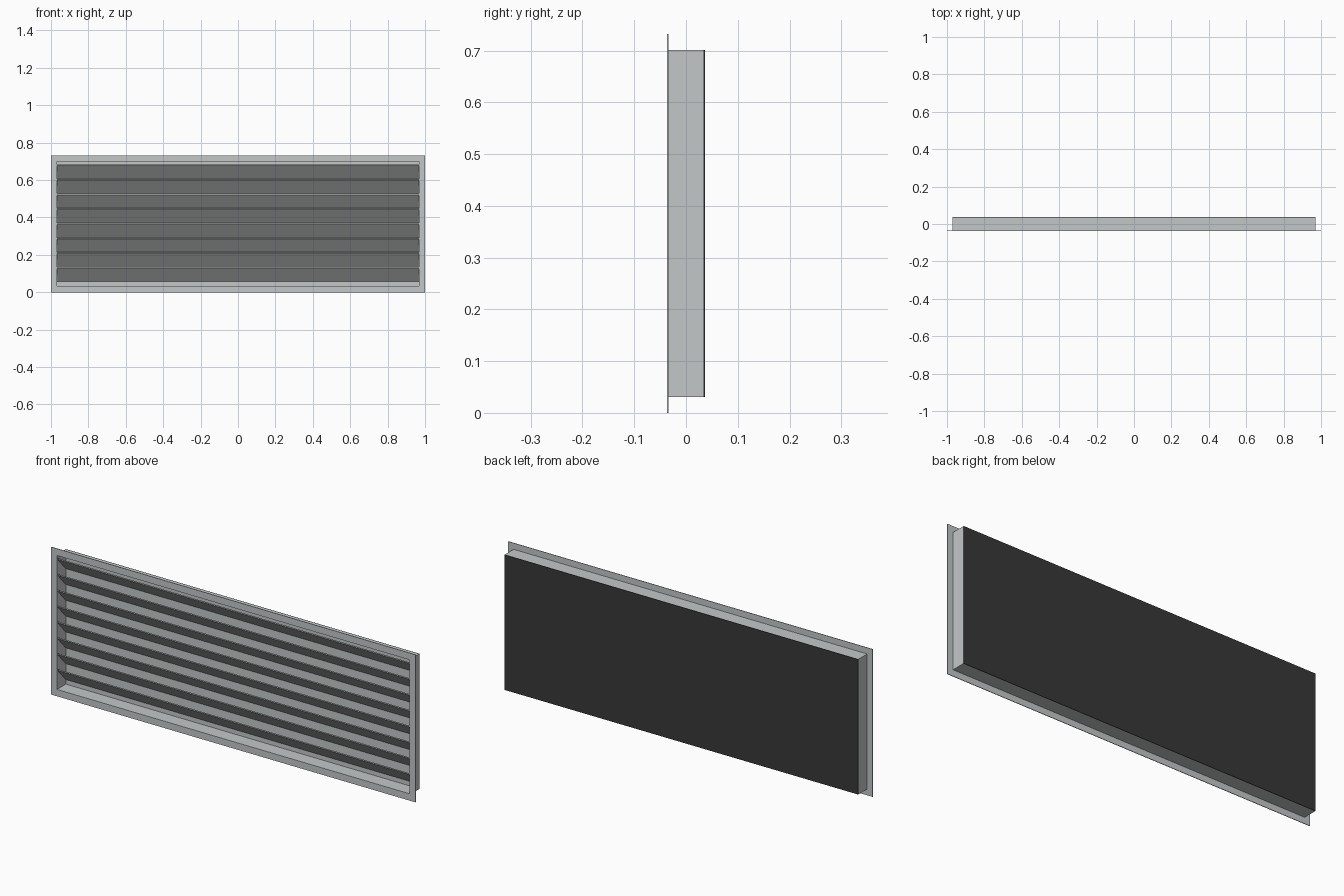
import bpy
import bmesh

if "Cube" in bpy.data.objects:
    bpy.data.objects.remove(bpy.data.objects["Cube"], do_unlink=True)


def material(name, rgb):
    mat = bpy.data.materials.new(name)
    mat.use_nodes = True
    mat.diffuse_color = (*rgb, 1)
    mat.node_tree.nodes["Principled BSDF"].inputs["Base Color"].default_value = (*rgb, 1)
    return mat


grey = material("light grey metal", (0.55, 0.575, 0.575))
black = material("black backing", (0.04, 0.04, 0.04))


def finish(name, bm, mat):
    bmesh.ops.recalc_face_normals(bm, faces=bm.faces)
    mesh = bpy.data.meshes.new(name)
    bm.to_mesh(mesh)
    bm.free()
    mesh.materials.append(mat)
    obj = bpy.data.objects.new(name, mesh)
    bpy.context.collection.objects.link(obj)
    return obj


def box(name, x, y, z, mat):
    """Box from (low, high) ranges."""
    bm = bmesh.new()
    bmesh.ops.create_cube(bm, size=1)
    for v in bm.verts:
        v.co = [r[0] if c < 0 else r[1] for c, r in zip(v.co, (x, y, z))]
    return finish(name, bm, mat)


def ring(name, outer, inner, y, mat):
    """Rectangular frame; outer and inner are (half width, low z, high z)."""
    bm = bmesh.new()
    loops = []
    for w, low, high in (outer, inner):
        corners = ((-w, low), (w, low), (w, high), (-w, high))
        loops.append([[bm.verts.new((cx, cy, cz)) for cx, cz in corners] for cy in y])
    (of, ob), (nf, nb) = loops
    for a, b in ((of, ob), (ob, nb), (nb, nf), (nf, of)):
        for i in range(4):
            j = (i + 1) % 4
            bm.faces.new((a[i], a[j], b[j], b[i]))
    return finish(name, bm, mat)


FRONT, BACK = -0.037, 0.037
WIDTH, LOW, HIGH = 0.97, 0.031, 0.701
WALL = 0.003
opening = (WIDTH - WALL, LOW + WALL, HIGH - WALL)

# Flange, sleeve and closed rear
ring("front_flange", (1, 0, 0.732), opening, (FRONT, FRONT + 0.003), grey)
ring("sleeve", (WIDTH, LOW, HIGH), opening, (FRONT + 0.003, BACK - 0.003), grey)
box("inner_back", (-WIDTH + WALL, WIDTH - WALL), (BACK - 0.005, BACK - 0.003),
    (LOW + WALL, HIGH - WALL), grey)
box("backing_panel", (-WIDTH, WIDTH), (BACK - 0.003, BACK), (LOW, HIGH), black)

# Sloping louvre blades, high at the front and low at the back
COUNT, PITCH, TOP, THICK = 8, 0.0786, 0.684, 0.006
DROP = 0.07
for n in range(COUNT):
    z = TOP - n * PITCH
    profile = ((-0.034, z), (-0.034, z - THICK), (0.03, z - THICK - DROP), (0.03, z - DROP))
    bm = bmesh.new()
    face = bm.faces.new([bm.verts.new((-opening[0], py, pz)) for py, pz in profile])
    new = bmesh.ops.extrude_face_region(bm, geom=[face])["geom"]
    moved = [v for v in new if isinstance(v, bmesh.types.BMVert)]
    bmesh.ops.translate(bm, verts=moved, vec=(2 * opening[0], 0, 0))
    finish(f"louvre_blade_{n + 1}", bm, grey)
